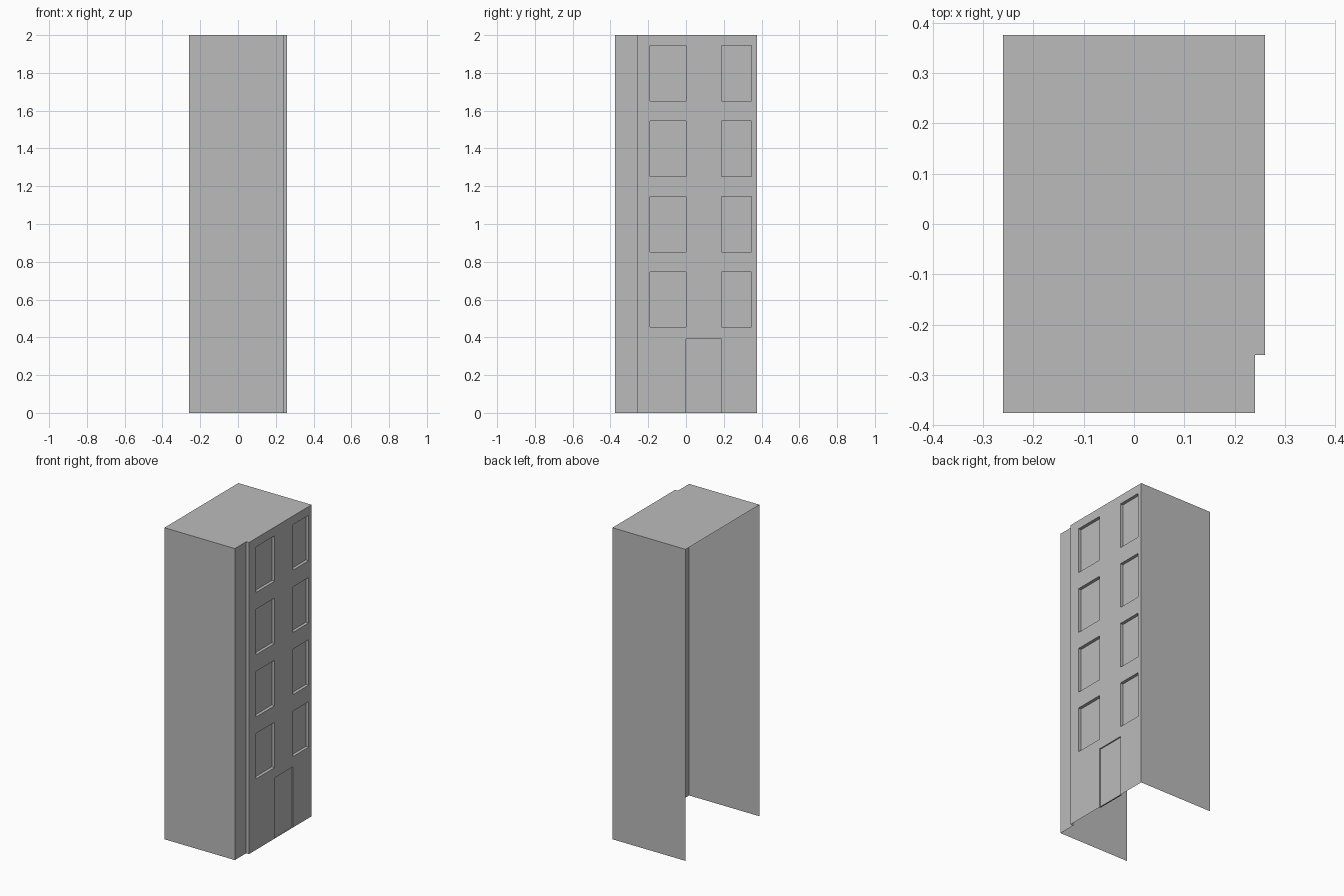
import bpy
import bmesh

cube = bpy.data.objects.get("Cube")
if cube:
    bpy.data.objects.remove(cube)

HEIGHT = 2.0
WINDOW_DEPTH, DOOR_DEPTH = 0.02, 0.008

# One plain grey for the whole building
grey = bpy.data.materials.new("plain_grey")
grey.use_nodes = True
grey.diffuse_color = (0.5, 0.5, 0.5, 1)
grey.node_tree.nodes["Principled BSDF"].inputs["Base Color"].default_value = (0.5, 0.5, 0.5, 1)


def finish(name, bm):
    bmesh.ops.remove_doubles(bm, verts=bm.verts, dist=0.0001)
    mesh = bpy.data.meshes.new(name)
    bm.to_mesh(mesh)
    bm.free()
    mesh.materials.append(grey)
    obj = bpy.data.objects.new(name, mesh)
    bpy.context.collection.objects.link(obj)
    return obj


def add_face(bm, points):
    return bm.faces.new([bm.verts.new(p) for p in points])


def wall(name, path):
    """Single-sided wall rising from a ground path, facing right of travel."""
    bm = bmesh.new()
    for (ax, ay), (bx, by) in zip(path, path[1:]):
        add_face(bm, [(ax, ay, 0), (bx, by, 0), (bx, by, HEIGHT), (ax, ay, HEIGHT)])
    return finish(name, bm)


# Outer walls; the far side and the underside stay open
front_path = [(-0.26, -0.375), (0.24, -0.375), (0.24, -0.26), (0.26, -0.26)]
back_path = [(0.26, 0.375), (-0.26, 0.375)]
wall("front_wall", front_path)
wall("back_wall", back_path)

# Flat roof following the stepped footprint
roof = bmesh.new()
add_face(roof, [(x, y, HEIGHT) for x, y in front_path + back_path])
finish("roof", roof)

# Facade grid: columns across, one sill and head line per storey
columns = [-0.26, -0.19, 0.0, 0.187, 0.346, 0.375]
storeys = [0.455, 0.853, 1.252, 1.652]
rows = [0, 0.39]
for sill in storeys:
    rows += [sill, sill + 0.292]
rows.append(HEIGHT)

facade = bmesh.new()
windows, doors = [], []
for c, (y0, y1) in enumerate(zip(columns, columns[1:])):
    for r, (z0, z1) in enumerate(zip(rows, rows[1:])):
        cell = add_face(facade, [(0.26, y0, z0), (0.26, y1, z0),
                                 (0.26, y1, z1), (0.26, y0, z1)])
        if c in (1, 3) and z0 in storeys:
            windows.append(cell)
        elif c == 2 and r == 0:
            doors.append(cell)
bmesh.ops.remove_doubles(facade, verts=facade.verts, dist=0.0001)
facade.normal_update()

# Recessed windows and the shallower doorway
for cells, depth in ((windows, WINDOW_DEPTH), (doors, DOOR_DEPTH)):
    bmesh.ops.inset_individual(facade, faces=cells, thickness=0, depth=-depth)
finish("window_facade", facade)
